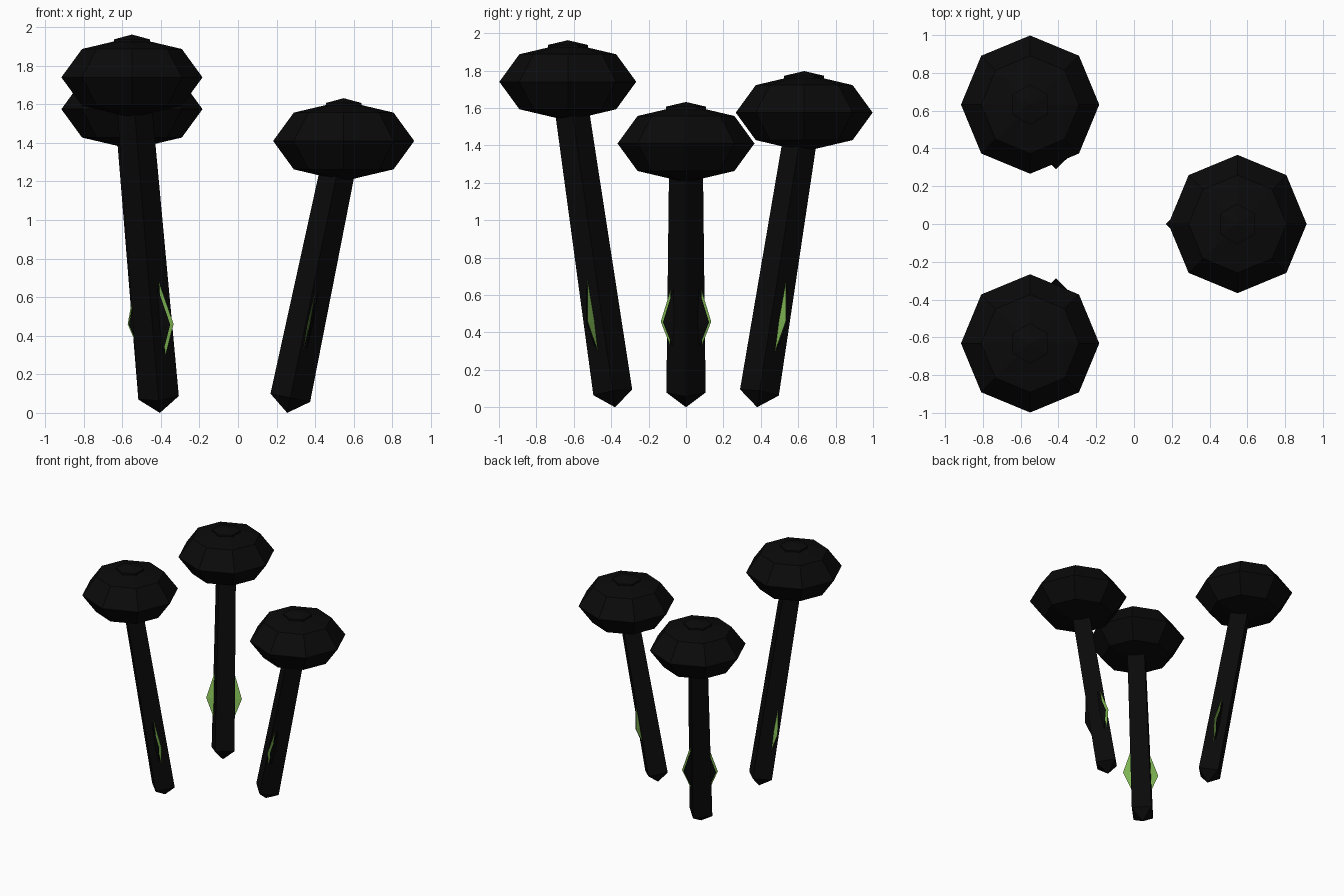
import bpy, bmesh, math
from mathutils import Vector, Matrix

if "Cube" in bpy.data.objects:
    bpy.data.objects.remove(bpy.data.objects["Cube"])

def material(name, rgb):
    m = bpy.data.materials.new(name)
    m.diffuse_color = (*rgb, 1)
    m.use_nodes = True
    m.node_tree.nodes["Principled BSDF"].inputs["Base Color"].default_value = m.diffuse_color
    return m

BLACK = material("black", (0.003, 0.003, 0.003))
GREEN = material("green", (0.22, 0.48, 0.09))

def add(name, bm, matrix, mat):
    bmesh.ops.transform(bm, matrix=matrix, verts=bm.verts)
    bmesh.ops.recalc_face_normals(bm, faces=bm.faces)
    me = bpy.data.meshes.new(name)
    bm.to_mesh(me)
    bm.free()
    me.materials.append(mat)
    ob = bpy.data.objects.new(name, me)
    bpy.context.collection.objects.link(ob)
    return ob

def lathe(profile, sides, turn=0.0):
    """Faceted solid from (radius, z) rings; radius 0 makes a pointed end."""
    bm = bmesh.new()
    rings = []
    for r, z in profile:
        if r == 0:
            rings.append([bm.verts.new((0, 0, z))] * sides)
        else:
            rings.append([bm.verts.new((r * math.cos(turn + math.tau * i / sides),
                                        r * math.sin(turn + math.tau * i / sides), z))
                          for i in range(sides)])
    for a, b in zip(rings, rings[1:]):
        for i in range(sides):
            j = (i + 1) % sides
            bm.faces.new(list(dict.fromkeys((a[i], a[j], b[j], b[i]))))
    return bm

def blade(width, low, mid, high, offset, thick):
    """Flat diamond: local x is outward, local y sideways, z along the stem."""
    bm = lathe([(0, low), (1, mid), (0, high)], 4)
    bmesh.ops.transform(bm, verts=bm.verts,
                        matrix=Matrix.Translation((offset, 0, 0)) @ Matrix.Diagonal((thick, width, 1, 1)))
    return bm

def mushroom(label, foot, head):
    foot, head = Vector(foot), Vector(head)
    axis = head - foot
    length = axis.length
    tilt = Matrix.Translation(foot) @ Vector((0, 0, 1)).rotation_difference(axis).to_matrix().to_4x4()
    outward = Matrix.Rotation(math.atan2(axis.y, axis.x), 4, 'Z')
    at_head = Matrix.Translation(head)

    # leaning square stem with pointed foot
    add(label + "_stem", lathe([(0, 0), (0.105, 0.08), (0.09, length - 0.07), (0, length)], 4), tilt, BLACK)
    # diamond leaf: green inner side, black outer side
    add(label + "_leaf_inner", blade(0.135, 0.12, 0.47, 0.92, 0.015, 0.015), tilt @ outward, GREEN)
    add(label + "_leaf_outer", blade(0.123, 0.15, 0.47, 0.88, 0.03, 0.016), tilt @ outward, BLACK)
    # faceted cap
    rings = [math.radians(a) for a in (-90, -45, 0, 45, 90)]
    profile = [(0 if abs(math.cos(a)) < 1e-6 else 0.366 * math.cos(a), 0.208 * math.sin(a)) for a in rings]
    add(label + "_cap", lathe(profile, 8), at_head, BLACK)
    # six-sided knob on top
    add(label + "_knob", lathe([(0, 0.1), (0.107, 0.13), (0.107, 0.197), (0, 0.222)], 6, math.pi / 2), at_head, BLACK)

mushroom("tall", (-0.405, -0.38, 0), (-0.55, -0.632, 1.74))
mushroom("middle", (-0.405, 0.38, 0), (-0.55, 0.632, 1.575))
mushroom("short", (0.255, 0, 0), (0.548, 0, 1.41))
